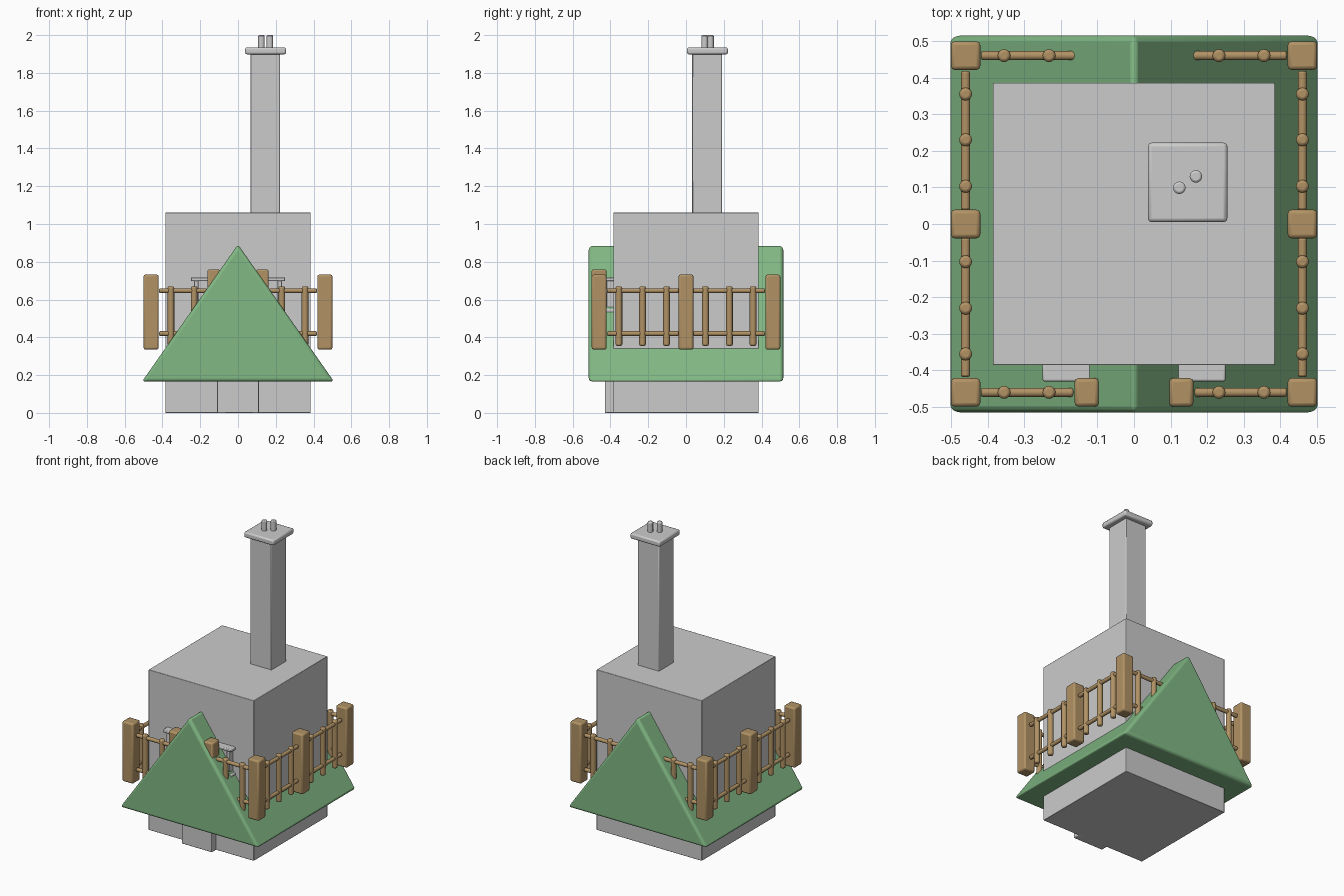
import bpy, bmesh
from mathutils import Vector

if "Cube" in bpy.data.objects:
    bpy.data.objects.remove(bpy.data.objects["Cube"])


def material(name, rgb):
    m = bpy.data.materials.new(name)
    m.diffuse_color = (*rgb, 1)
    m.use_nodes = True
    m.node_tree.nodes["Principled BSDF"].inputs["Base Color"].default_value = m.diffuse_color
    return m


GREEN = material("green_roof", (0.22, 0.48, 0.23))
WOOD = material("wood", (0.44, 0.29, 0.13))


def finish(ob, mat=None, bevel=0.0, segments=2):
    if mat:
        ob.data.materials.append(mat)
    if bevel:
        mod = ob.modifiers.new("bevel", 'BEVEL')
        mod.width = bevel
        mod.segments = segments
    bpy.ops.object.select_all(action='DESELECT')
    ob.select_set(True)
    bpy.context.view_layer.objects.active = ob
    bpy.ops.object.shade_smooth_by_angle()
    return ob


def box(name, x, y, z, mat=None, bevel=0.0):
    """Box from its (min, max) extents."""
    bpy.ops.mesh.primitive_cube_add(size=1)
    ob = bpy.context.object
    ob.name = name
    lo, hi = Vector((x[0], y[0], z[0])), Vector((x[1], y[1], z[1]))
    size, mid = hi - lo, (hi + lo) / 2
    for v in ob.data.vertices:
        v.co = Vector(a * b for a, b in zip(v.co, size)) + mid
    return finish(ob, mat, bevel)


def rod(name, a, b, r, mat=None, bevel=0.006):
    """Round bar between two points."""
    a, b = Vector(a), Vector(b)
    bpy.ops.mesh.primitive_cylinder_add(vertices=16, radius=r, depth=(b - a).length,
                                        location=(a + b) / 2)
    ob = bpy.context.object
    ob.name = name
    ob.rotation_euler = (b - a).to_track_quat('Z', 'Y').to_euler()
    ob = finish(ob, mat, bevel)
    ob.modifiers["bevel"].limit_method = 'ANGLE'
    return ob


def post(name, x, y, hx=0.04, z=(0.335, 0.732)):
    box(name, (x - hx, x + hx), (y - 0.039, y + 0.039), z, WOOD, 0.01)


# house body and front door
box("house_body", (-0.385, 0.385), (-0.385, 0.385), (0, 1.06), None, 0.003)
box("door", (-0.11, 0.11), (-0.43, -0.38), (0, 0.4), None, 0.004)

# wide front window with lintel, sill and jambs
box("window_lintel", (-0.25, 0.25), (-0.43, -0.38), (0.698, 0.718), None, 0.005)
box("window_sill", (-0.25, 0.25), (-0.43, -0.38), (0.53, 0.55), None, 0.005)
for s in (-1, 1):
    box("window_jamb", sorted((s * 0.21, s * 0.232)), (-0.42, -0.38), (0.54, 0.70), None, 0.003)

# triangular roof prism running front to back
mesh = bpy.data.meshes.new("roof")
bm = bmesh.new()
front = [bm.verts.new(c) for c in ((-0.508, -0.515, 0.166), (0.508, -0.515, 0.166), (0, -0.515, 0.892))]
end = bm.faces.new(front)
ext = bmesh.ops.extrude_face_region(bm, geom=[end], use_keep_orig=True)
bmesh.ops.translate(bm, vec=(0, 1.03, 0),
                    verts=[g for g in ext["geom"] if isinstance(g, bmesh.types.BMVert)])
bmesh.ops.recalc_face_normals(bm, faces=bm.faces)
bm.to_mesh(mesh)
bm.free()
roof = bpy.data.objects.new("roof", mesh)
bpy.context.collection.objects.link(roof)
finish(roof, GREEN, 0.018, 3)

# chimney, cap and two pipes
box("chimney", (0.065, 0.222), (0.033, 0.19), (1.05, 1.905), None, 0.005)
box("chimney_cap", (0.038, 0.255), (0.005, 0.222), (1.898, 1.935), None, 0.01)
for x, y in ((0.124, 0.099), (0.169, 0.13)):
    rod("chimney_pipe", (x, y, 1.92), (x, y, 2.0), 0.017)

# fence posts
E = 0.46
for s in (-1, 1):
    for y in (-E, 0, E):
        post("fence_post", s * E, y)
    post("gate_post", s * 0.129, -E, 0.033, (0.335, 0.76))

# rails
for z in (0.42, 0.647):
    for s in (-1, 1):
        for t in (-1, 1):
            rod("side_rail", (s * E, t * 0.038, z), (s * E, t * 0.418, z), 0.0125, WOOD)
        rod("front_rail", (s * 0.165, -E, z), (s * 0.418, -E, z), 0.0125, WOOD)
    rod("back_rail", (-0.418, E, z), (0.418, E, z), 0.0125, WOOD)

# balusters
for s in (-1, 1):
    for y in (-0.355, -0.23, -0.103, 0.103, 0.23, 0.355):
        rod("side_baluster", (s * E, y, 0.355), (s * E, y, 0.67), 0.0175, WOOD, 0.008)
    for x in (0.232, 0.355):
        for y in (-E, E):
            rod("end_baluster", (s * x, y, 0.355), (s * x, y, 0.67), 0.0175, WOOD, 0.008)
